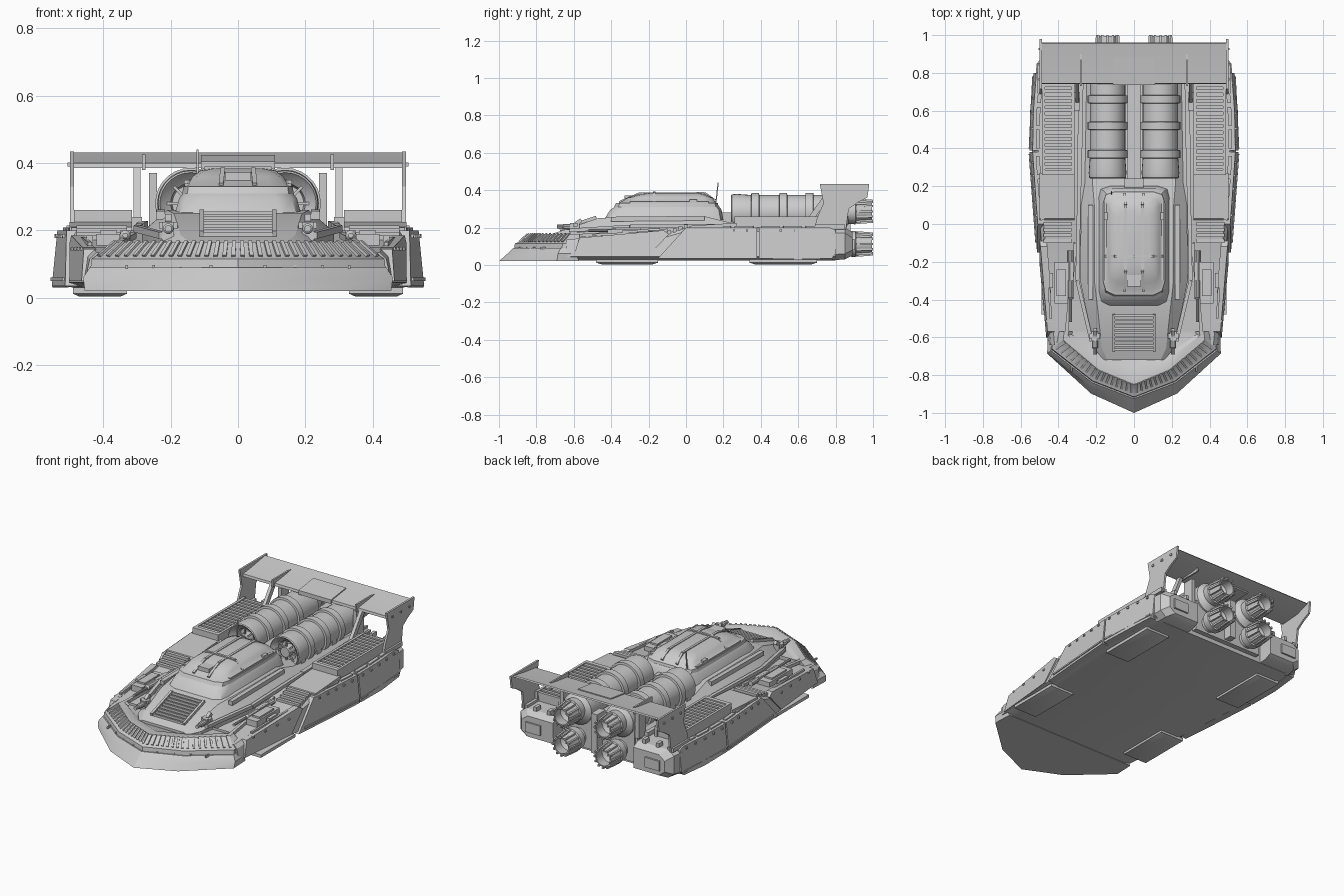
import bpy, bmesh, math
from mathutils import Vector

GREY = bpy.data.materials.new("light grey")
GREY.diffuse_color = (0.6, 0.6, 0.6, 1)


def make(name, solids, mirror=False, angle=30):
    """One object from closed solids; every solid is a list of rings joined by faces."""
    bm = bmesh.new()
    for rings in solids:
        vs = [[bm.verts.new(p) for p in r] for r in rings]
        n = len(vs[0])
        for a, b in zip(vs, vs[1:]):
            for i in range(n):
                bm.faces.new((a[i], a[(i + 1) % n], b[(i + 1) % n], b[i]))
        bm.faces.new(vs[0])
        bm.faces.new(vs[-1])
    bmesh.ops.recalc_face_normals(bm, faces=bm.faces)
    me = bpy.data.meshes.new(name)
    bm.to_mesh(me)
    bm.free()
    for p in me.polygons:
        p.use_smooth = True
    me.set_sharp_from_angle(angle=math.radians(angle))
    me.materials.append(GREY)
    ob = bpy.data.objects.new(name, me)
    bpy.context.collection.objects.link(ob)
    if mirror:
        ob.modifiers.new("mirror", 'MIRROR')
    return ob


def box(x0, x1, y0, y1, z0, z1):
    return [[(x0, y0, z), (x1, y0, z), (x1, y1, z), (x0, y1, z)] for z in (z0, z1)]


def prism(yz, x0, x1):
    return [[(x, y, z) for y, z in yz] for x in (x0, x1)]


def bar(p, q, w, h=None):
    """Square bar between two points."""
    p, q = Vector(p), Vector(q)
    d = (q - p).normalized()
    side = d.cross(Vector((0, 0, 1)))
    side = side.normalized() if side.length > 0.01 else Vector((1, 0, 0))
    up = side.cross(d) * (h or w) / 2
    side = side * w / 2
    return [[c + side + up, c - side + up, c - side - up, c + side - up] for c in (p, q)]


def lathe(x, z, prof, n=28):
    """Round solid along y from (y, radius) pairs."""
    return [[(x + r * math.cos(6.28319 * i / n), y, z + r * math.sin(6.28319 * i / n))
             for i in range(n)] for y, r in prof]


def section(y, half):
    """Symmetric cross-section from (x, z) points, bottom to top."""
    return [(x, y, z) for x, z in half] + [(-x, y, z) for x, z in reversed(half)]


def width(y):
    k = [(-0.7, .45), (-0.1, .505), (.35, .54), (.55, .54), (.8, .52), (.95, .49)]
    for (a, u), (b, v) in zip(k, k[1:]):
        if y <= b:
            return u + (v - u) * (y - a) / (b - a)
    return k[-1][1]


# Main hull: cross-sections along y with a step up to the rear deck
def hull(y, top):
    w = width(y)
    return section(y, [(w * .88, .025), (w, .045), (w - .015, top - .02), (w - .035, top)])


make("hull", [[hull(y, t) for y, t in ((-.64, .135), (-.5, .15), (-.12, .165), (.0, .2),
                                      (.35, .2), (.55, .2), (.8, .2))]])
# Rear pontoons either side of the engine bay
make("rear_pontoon", [[[(.27, y, b), (w - .04, y, b), (w, y, b + .03), (w, y, t - .03),
                        (w - .04, y, t), (.27, y, t)]
                       for y, w, b, t in ((.78, .522, .025, .2), (.85, .515, .03, .2),
                                          (.89, .48, .05, .175))]], True)
make("rear_light", [box(.35, .45, .885, .9, .08, .14)]
     + [box(x, x + .02, .82, .86, .2, .225) for x in (.31, .4)], True)


# Bow: stacked chevron tiers
def bow(z, tip, sx, sy, back=-.57):
    h = [(0, tip), (sx * .5, tip + (sy - tip) * .33), (sx, sy), (sx - .005, back)]
    return [(x, y, z) for x, y in h] + [(-x, y, z) for x, y in reversed(h[1:])]


make("bow_blade", [[bow(.02, -1, .455, -.69), bow(.06, -.955, .46, -.685, -.59),
                    bow(.09, -.925, .44, -.67, -.62)]])
low, high = bow(.122, -.895, .425, -.65), bow(.165, -.85, .375, -.615)
make("bow_upper", [[bow(.07, -.92, .44, -.665), bow(.115, -.915, .435, -.66),
                    low, high, bow(.165, -.79, .35, -.59), bow(.15, -.76, .33, -.585)]])
# Ribs on the bow slope
ribs = []
for i in range(2):
    for k in range(8):
        t = (k + .5) / 8
        a = Vector(low[i]).lerp(Vector(low[i + 1]), t)
        b = Vector(high[i]).lerp(Vector(high[i + 1]), t)
        ribs.append(bar(a, b, .012, .014))
make("bow_ribs", ribs, True)
make("bow_bolts", [box(x - .004, x + .004, -.93 + x * .45, -.90 + x * .45, .085, .097)
                   for x in (.08, .17, .25, .33)], True)


# Leaning armour plates along the sides
def plate(yz, out=.012):
    def at(d):
        return [(width(y) + d - .1 * (z - .045), y, z) for y, z in yz]
    return [at(-.03), at(out)]


make("side_armour", [
    plate([(-.6, .05), (-.2, .05), (-.09, .165), (-.12, .185), (-.57, .145)], .006),
    plate([(-.15, .035), (.12, .035), (.38, .035), (.38, .2), (.12, .2), (0, .2)]),
    plate([(.39, .035), (.6, .03), (.78, .035), (.8, .06), (.8, .185), (.77, .2), (.6, .2), (.39, .2)])], True)
make("side_strips", [plate([(a, z), (b, z), (b, z + .01), (a, z + .01)], .018)
                     for a, b in ((-.1, .37), (.4, .78)) for z in (.05,)]
     + [plate([(y, .178), (y + .012, .178), (y + .012, .19), (y, .19)], .019)
        for y in (.04, .11, .18, .25, .32, .42, .5, .58, .66, .74)]
     + [plate([(y, .14), (y + .012, .14), (y + .012, .15), (y, .15)], .012)
        for y in (-.52, -.42, -.32, -.22)], True)

# Skid pads under the hull
make("skid_pads", [[[(.35, y0 + .03, .003), (.47, y0 + .03, .003), (.47, y1 - .03, .003), (.35, y1 - .03, .003)],
                    [(.33, y0, .012), (.49, y0, .012), (.49, y1, .012), (.33, y1, .012)],
                    [(.33, y0, .03), (.49, y0, .03), (.49, y1, .03), (.33, y1, .03)]]
                   for y0, y1 in ((-.48, -.15), (.34, .7))], True)


# Central fuselage
def body(y, wb, wt, zs, zt):
    return section(y, [(wb, .12), (wb, zs), (wt, zt)])


make("fuselage", [[body(-.72, .16, .14, .155, .165), body(-.66, .21, .17, .165, .185),
                   body(-.47, .25, .19, .185, .25), body(-.3, .285, .21, .195, .26),
                   body(.1, .28, .21, .2, .26), body(.22, .26, .22, .2, .23),
                   body(.82, .25, .23, .2, .22)]], angle=20)
make("fuselage_ridge", [bar((.225, -.62, .185), (.3, -.3, .205), .02),
                        bar((.3, -.3, .205), (.29, .2, .21), .02),
                        bar((.29, .2, .21), (.28, .78, .215), .025),
                        bar((.23, -.4, .245), (.23, .1, .25), .025),
                        bar((.36, -.6, .155), (.31, -.1, .185), .018)], True)
make("spine", [box(-.035, .035, .2, .8, .22, .27), box(-.05, .05, .17, .24, .22, .28)])

# Nose grille on the sloping front
make("nose_grille", [bar((x, -.675, .19), (x, -.48, .255), .014, .016) for x in (-.108, .108)]
     + [bar((-.105, y, .185 + (y + .67) * .345), (.105, y, .185 + (y + .67) * .345), .011, .016)
        for y in [-.665 + .0225 * i for i in range(9)]])


# Canopy base and rounded cabin top
def oval(z, w, y0, y1, c):
    p = [(w - c, y0), (w - .25 * c, y0 + .35 * c), (w, y0 + 1.2 * c),
         (w, y1 - c), (w - .25 * c, y1 - .25 * c), (w - c, y1)]
    return [(x, y, z) for x, y in p] + [(-x, y, z) for x, y in reversed(p)]


make("canopy_base", [[oval(.24, .19, -.44, .2, .06), oval(.295, .175, -.405, .19, .06),
                      oval(.315, .16, -.375, .175, .06)]])
make("canopy", [[oval(.31, .165, -.385, .175, .06), oval(.33, .163, -.375, .17, .06),
                 oval(.333, .15, -.355, .16, .05), oval(.36, .135, -.31, .14, .05),
                 oval(.378, .11, -.25, .1, .05), oval(.384, .08, -.2, .07, .04)]], angle=40)
make("canopy_frame", [bar((.05, -.355, .335), (.045, -.25, .38), .014),
                      bar((.045, -.25, .38), (.045, .1, .382), .014),
                      bar((.045, .1, .382), (.05, .16, .34), .014),
                      bar((0, -.17, .385), (.1, -.17, .382), .014),
                      bar((.1, -.17, .382), (.152, -.17, .33), .014),
                      bar((.152, -.3, .332), (.152, .12, .332), .014),
                      box(.12, .16, .02, .06, .325, .35),
                      box(0, .038, -.33, -.27, .345, .372)], True)
make("antenna", [bar((-.12, .155, .29), (-.12, .172, .44), .006)])

# Twin tanks with bands, open at the front
tank = [(.30, .055), (.27, .06), (.25, .085), (.24, .092), (.245, .097), (.27, .1)]
for y in (.37, .52, .66):
    tank += [(y - .022, .094), (y - .02, .106), (y + .02, .106), (y + .022, .094)]
tank += [(.84, .094), (.87, .06)]
make("tank", [lathe(.14, .28, tank)] + [box(.05, .23, y - .02, y + .02, .2, .26) for y in (.3, .45, .6)], True)
make("tank_intake", [lathe(.14, .28, [(.25, .03), (.31, .035)], 16)]
     + [bar((.14, .265, .28), (.14 + .085 * math.cos(a), .265, .28 + .085 * math.sin(a)), .008)
        for a in [math.pi * i / 4 for i in range(8)]], True)

# Four rear nozzles with petals
noz = [(.78, .05), (.85, .05), (.86, .066), (.905, .07), (.91, .062), (.995, .052),
       (.995, .045), (.93, .052), (.91, .02), (.95, .005)]
petals = []
for z in (.287, .112):
    for i in range(12):
        a = math.pi * i / 6
        c, s = math.cos(a), math.sin(a)
        petals.append(bar((.14 + .063 * c, .91, z + .063 * s), (.14 + .056 * c, 1, z + .056 * s), .011))
make("nozzles", [lathe(.14, z, noz) for z in (.287, .112)], True)
make("nozzle_petals", petals, True)
make("engine_mount", [box(-.235, .235, .78, .83, .05, .24), box(-.02, .02, .8, .88, .06, .3)])

# Rear deck louvres
make("deck_louvres", [box(.325, .475, .28, .74, .19, .235), box(.315, .33, .27, .75, .19, .26),
                      box(.472, .487, .27, .75, .19, .26), box(.315, .487, .26, .285, .19, .26)]
     + [bar((.33, y, .245), (.473, y, .245), .018, .022) for y in [.3 + .0335 * i for i in range(14)]], True)
make("deck_plate", [prism([(.01, .19), (.27, .19), (.27, .225), (.03, .21)], .315, .5)], True)
make("deck_steps", [box(.33, .48, -.1 + .03 * i, -.08 + .03 * i, .16, .185 + .01 * i) for i in range(4)], True)
make("deck_edge", [bar((width(y) - .03, y, .2), (width(y + .1) - .03, y + .1, .2), .02, .016)
                   for y in (.02, .14, .26, .4, .52, .64)], True)

# Forward deck pods, rails and boxes
make("deck_pods", [box(.35, .42, -.42, -.2, .155, .19), box(.36, .41, -.38, -.24, .19, .2),
                   box(.43, .45, -.34, -.26, .155, .185)], True)
make("deck_guns", [lathe(.335, .185, [(-.52, .008), (-.4, .008), (-.39, .016), (-.14, .016)], 10),
                   box(.32, .35, -.3, -.2, .16, .2), bar((.44, -.5, .16), (.46, -.18, .175), .012)], True)
# Nose guns
make("nose_guns", [box(.19, .225, -.62, -.57, .17, .225), box(.18, .235, -.605, -.58, .205, .225),
                   lathe(.207, .205, [(-.69, .011), (-.66, .011), (-.655, .016), (-.6, .016)], 10),
                   bar((.207, -.59, .22), (.207, -.56, .24), .02)], True)

# Rear wing with end plates and struts
make("wing", [prism([(.742, .385), (.745, .4), (.86, .415), (.955, .432), (.96, .425), (.87, .395)], -.49, .49)])
make("wing_centre", [prism([(.735, .38), (.735, .405), (.88, .424), (.88, .39)], -.11, .11)])
make("wing_end", [prism([(.715, .434), (.98, .434), (.97, .36), (.92, .335), (.87, .3), (.855, .19),
                         (.685, .19), (.7, .25), (.735, .33)], .487, .499)]
     + [box(.499, .506, y, y + .012, .39, .402) for y in (.76, .84, .92)]
     + [box(.47, .51, .69, .85, .19, .215)], True)
make("wing_struts", [bar((.3, .64, .21), (.3, .77, .39), .02, .03), box(.285, .315, .6, .7, .2, .24),
                     box(.24, .265, .76, .83, .2, .37), box(.275, .285, .73, .9, .38, .425)], True)
